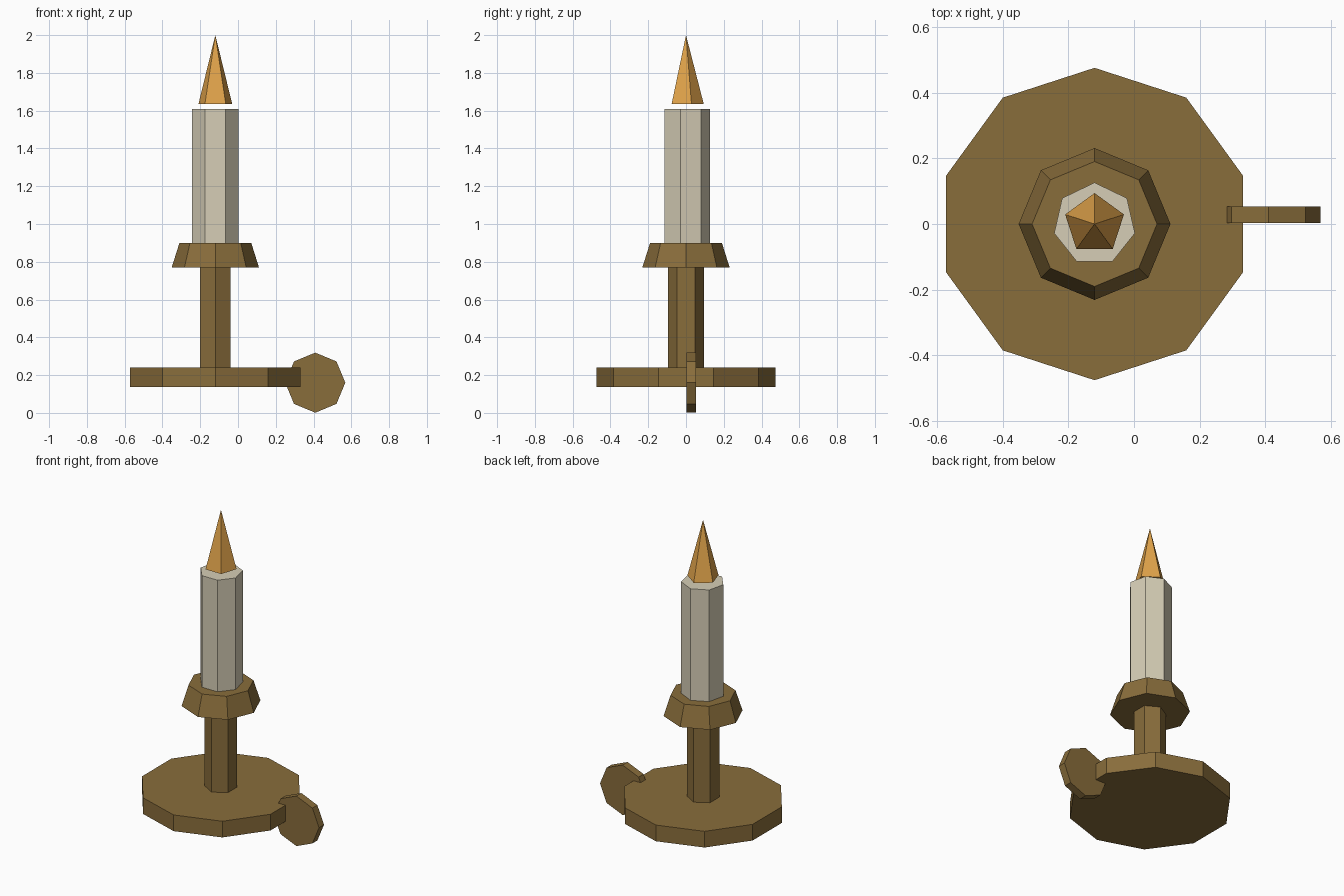
import bpy, bmesh, math
from mathutils import Matrix

cube = bpy.data.objects.get("Cube")
if cube:
    bpy.data.objects.remove(cube, do_unlink=True)


def material(name, color):
    mat = bpy.data.materials.new(name)
    mat.use_nodes = True
    mat.diffuse_color = (*color, 1)
    mat.node_tree.nodes["Principled BSDF"].inputs["Base Color"].default_value = (*color, 1)
    return mat


bronze = material("bronze", (0.25, 0.153, 0.044))
wax = material("cream wax", (0.672, 0.617, 0.468))
fire = material("orange flame", (0.745, 0.366, 0.069))

AXIS_X = -0.12  # shared centre line of the candle and its holder


def prism(name, sides, r_low, r_high, low, high, mat):
    """Flat-sided upright prism or cone with one corner towards +y."""
    bm = bmesh.new()
    bmesh.ops.create_cone(bm, cap_ends=True, segments=sides, radius1=r_low,
                          radius2=r_high, depth=high - low)
    # Turn the first corner to +y whatever its starting angle
    v = max((v for v in bm.verts if v.co.z < 0), key=lambda v: v.co.y)
    turn = math.pi / 2 - math.atan2(v.co.y, v.co.x)
    bm.transform(Matrix.Translation((0, 0, (low + high) / 2)) @ Matrix.Rotation(turn, 4, 'Z'))
    mesh = bpy.data.meshes.new(name)
    bm.to_mesh(mesh)
    bm.free()
    mesh.materials.append(mat)
    obj = bpy.data.objects.new(name, mesh)
    obj.location.x = AXIS_X
    bpy.context.collection.objects.link(obj)
    return obj


# Holder
prism("base_plate", 10, 0.475, 0.475, 0.137, 0.24, bronze)
prism("stem", 6, 0.094, 0.094, 0.24, 0.77, bronze)
prism("drip_cup", 8, 0.231, 0.19, 0.77, 0.9, bronze)

# Candle and floating flame
prism("candle", 7, 0.126, 0.126, 0.9, 1.61, wax)
prism("flame", 5, 0.094, 0, 1.635, 2.0, fire)

# Upright finger grip, sunk into the rim of the base
grip = prism("finger_grip", 8, 0.159, 0.159, -0.025, 0.025, bronze)
grip.rotation_euler.x = math.pi / 2
grip.location = (0.409, 0.028, 0.16)
